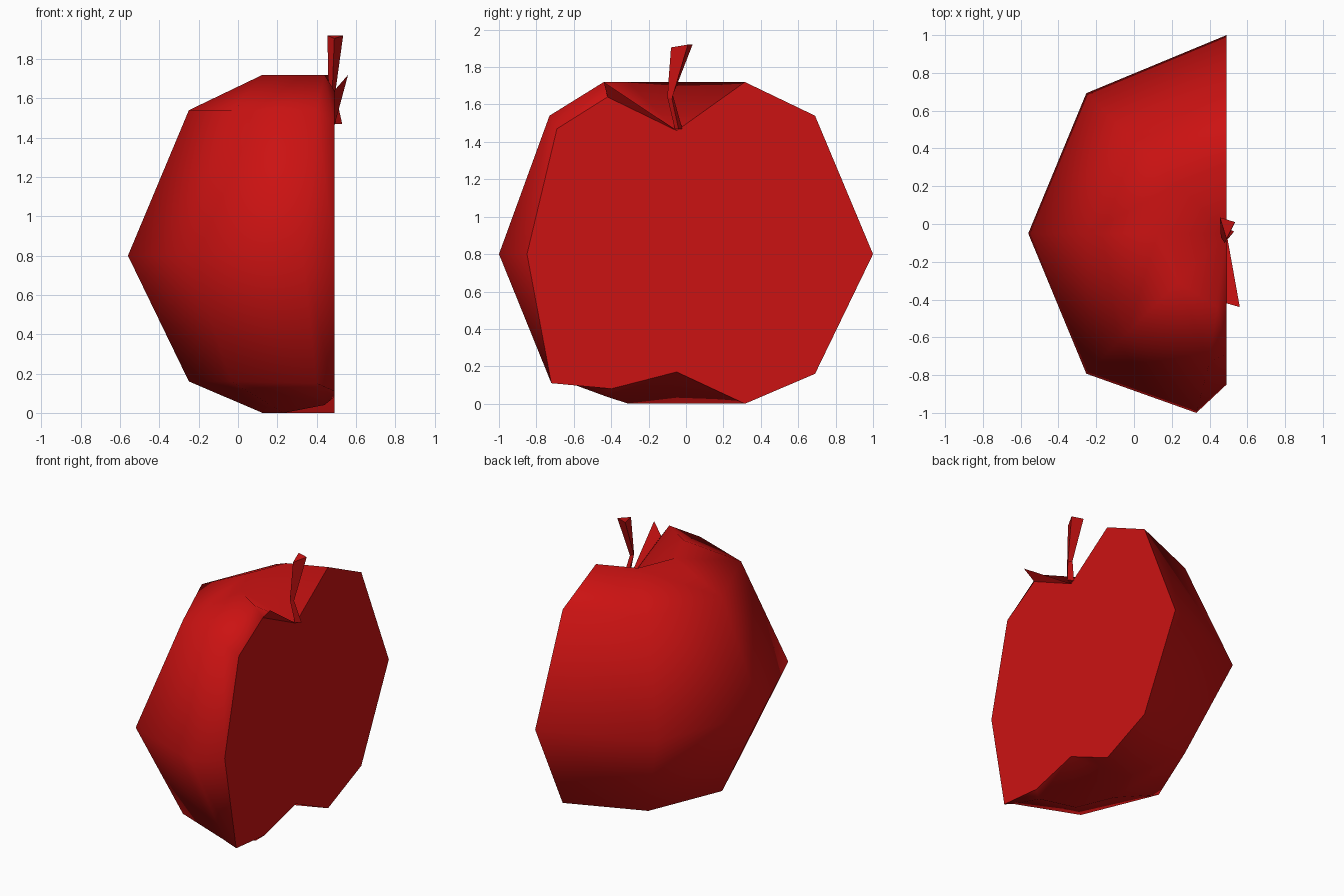
import bpy, bmesh, math

if "Cube" in bpy.data.objects:
    bpy.data.objects.remove(bpy.data.objects["Cube"], do_unlink=True)

red = bpy.data.materials.new("apple_red")
red.use_nodes = True
color = (0.6, 0.006, 0.006, 1)
red.diffuse_color = color
red.node_tree.nodes["Principled BSDF"].inputs["Base Color"].default_value = color

CX, CY = 0.49, -0.05


def finish(bm, name):
    bmesh.ops.recalc_face_normals(bm, faces=bm.faces[:])
    mesh = bpy.data.meshes.new(name)
    bm.to_mesh(mesh)
    bm.free()
    mesh.materials.append(red)
    obj = bpy.data.objects.new(name, mesh)
    bpy.context.scene.collection.objects.link(obj)
    return obj


# Halved apple: columns swept about the core, closed by a flat cut
profile = [(0.365, 1.72), (0.74, 1.54), (1.05, 0.8), (0.74, 0.16), (0.365, 0)]
bm = bmesh.new()
top = bm.verts.new((CX, CY, 1.46))
bottom = bm.verts.new((CX, CY, 0.17))
columns = []
for degrees in (90, 135, 180, 225):
    a = math.radians(degrees)
    columns.append([bm.verts.new((CX + r * math.cos(a), CY + r * math.sin(a), z))
                    for r, z in profile])

# Folded front corner, then the edge lying on the cut
corner = [(0.44, -0.44, 1.72), (0.4, -0.73, 1.54), (0.33, -1, 0.8),
          (0.4, -0.73, 0.15), (0.44, -0.43, 0.04)]
cut_edge = [(-0.42, 1.64), (-0.69, 1.47), (-0.85, 0.8), (-0.72, 0.11), (-0.4, 0.08)]
columns.append([bm.verts.new(p) for p in corner])
columns.append([bm.verts.new((CX, y, z)) for y, z in cut_edge])

for left, right in zip(columns, columns[1:]):
    bm.faces.new((top, left[0], right[0]))
    bm.faces.new((bottom, right[-1], left[-1]))
    for i in range(len(profile) - 1):
        bm.faces.new((left[i], left[i + 1], right[i + 1], right[i]))
for f in bm.faces:
    f.smooth = True

# Flat cut face with a crisp border
cut = bm.faces.new([top] + columns[0] + [bottom] + columns[-1][::-1])
for e in cut.edges:
    e.smooth = False
finish(bm, "apple_half")

# Small leaf-like flap standing off the cut rim
bm = bmesh.new()
bm.faces.new([bm.verts.new(p) for p in
              ((0.56, -0.44, 1.72), (CX, -0.42, 1.64), (CX, CY, 1.46))])
finish(bm, "leaf_flap")

# Bent three-sided stem
bm = bmesh.new()
rings = [
    [(0.49, -0.02, 1.47), (0.53, -0.04, 1.47), (0.49, -0.06, 1.47)],
    [(0.46, -0.07, 1.65), (0.495, -0.075, 1.63), (0.48, -0.1, 1.64)],
    [(0.455, 0.035, 1.92), (0.535, 0.01, 1.92), (0.49, -0.08, 1.905)],
]
rings = [[bm.verts.new(p) for p in ring] for ring in rings]
for low, high in zip(rings, rings[1:]):
    for i in range(3):
        j = (i + 1) % 3
        bm.faces.new((low[i], low[j], high[j], high[i]))
bm.faces.new(rings[0])
bm.faces.new(rings[-1])
finish(bm, "stem")
